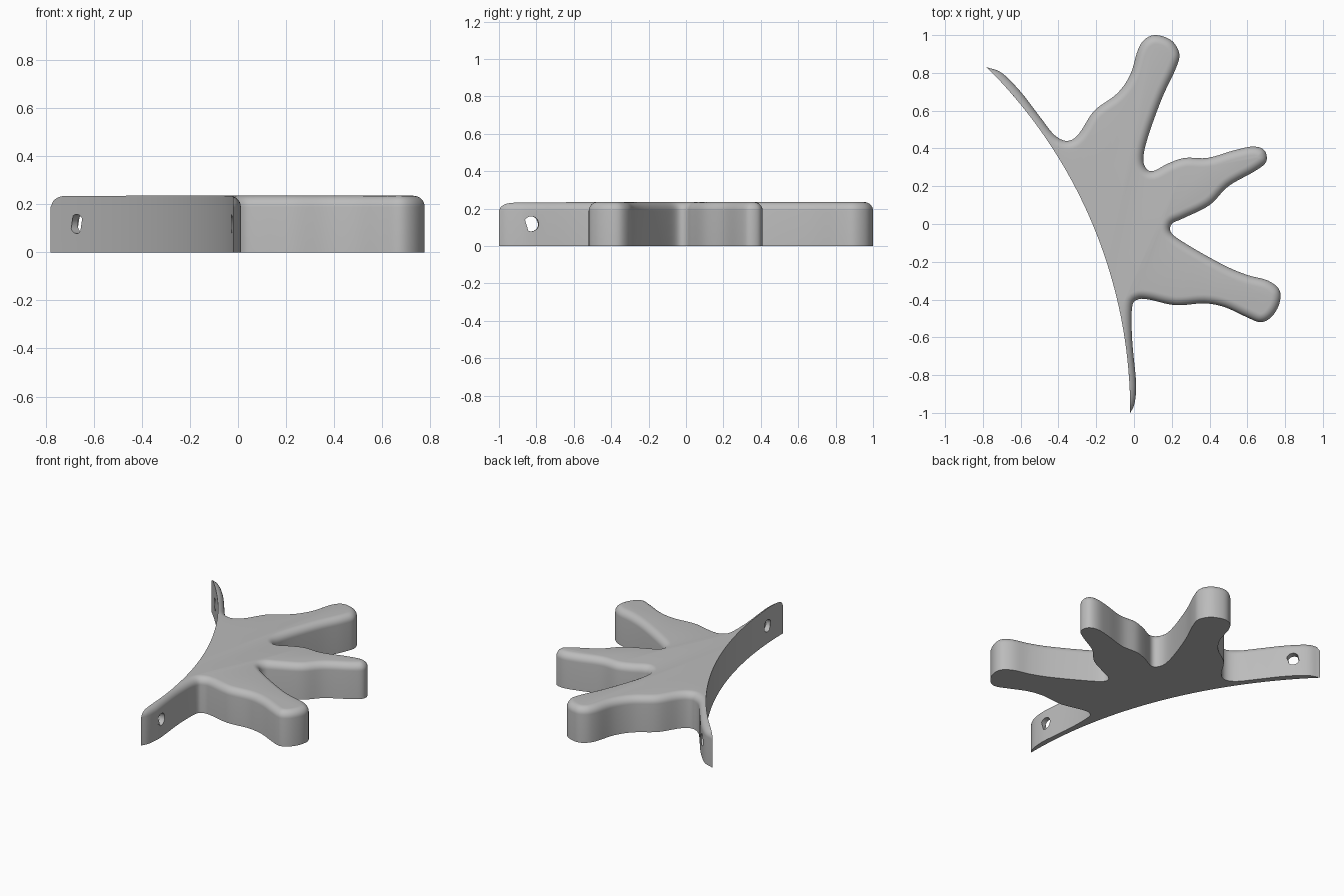
import bpy
import bmesh
import math
from mathutils import Vector

HEIGHT = 0.235
FILLET = 0.047
ARC_CENTRE = Vector((-2.587, -0.993))
ARC_RADIUS = 2.567
HOLE_RADIUS = 0.04
HOLE_HEIGHT = 0.118

if "Cube" in bpy.data.objects:
    bpy.data.objects.remove(bpy.data.objects["Cube"], do_unlink=True)

grey = bpy.data.materials.new("plain grey")
grey.use_nodes = True
colour = (0.5, 0.5, 0.5, 1)
grey.diffuse_color = colour
grey.node_tree.nodes["Principled BSDF"].inputs["Base Color"].default_value = colour

# Outline control points in hundredths, section by section
upper_tab = [(-78, 83), (-70, 80), (-60, 70), (-50, 57), (-42, 47), (-35, 44), (-29, 48)]
upper_finger = [(-21, 60), (-9, 69), (-2, 79), (2, 92), (6, 98), (12, 100), (20, 97),
                (24, 90), (22, 82), (15, 67), (8, 48), (5, 36), (6, 30)]
middle_finger = [(10, 28), (18, 32), (27, 35), (39, 35), (53, 39), (63, 41), (69, 39),
                 (70, 33), (64, 28), (50, 20), (40, 10), (26, 3), (20, 0)]
lower_finger = [(20, -5), (30, -12), (48, -22), (60, -27), (71, -30), (77, -35), (77, -42),
                (73, -49), (67, -52), (59, -49), (48, -44), (37, -42), (22, -43), (8, -40)]
lower_tab = [(2, -40), (-1, -44), (-1, -61), (1, -82), (1, -90), (0, -96), (-2, -100)]
controls = [Vector(p) / 100 for p in
            upper_tab + upper_finger + middle_finger + lower_finger + lower_tab]


def smooth_path(points, steps):
    """Catmull-Rom curve through the points."""
    ends = [2 * points[0] - points[1]] + points + [2 * points[-1] - points[-2]]
    path = []
    for a, b, c, d in zip(ends, ends[1:], ends[2:], ends[3:]):
        for i in range(steps):
            t = i / steps
            path.append(b + (c - a) * t / 2 + (a * 2 - b * 5 + c * 4 - d) * t**2 / 2
                        + (b * 3 - a - c * 3 + d) * t**3 / 2)
    return path + [points[-1]]


def thickness(point, normal):
    """Distance from the outline inward to the back arc."""
    offset = point - ARC_CENTRE
    along = offset.dot(normal)
    disc = along**2 - offset.length_squared + ARC_RADIUS**2
    if along >= 0 or disc < 0:
        return math.inf
    return max(0, -along - math.sqrt(disc))


def fillet_height(inset):
    rise = math.sqrt(max(0, FILLET**2 - (FILLET - inset)**2))
    return HEIGHT - FILLET + rise


def strip(bm, low, high):
    """Quads between two rows of vertices."""
    return [bm.faces.new((low[i], low[i + 1], high[i + 1], high[i]))
            for i in range(len(low) - 1)]


def zip_loops(bm, first, second):
    """Triangles between two closed loops of (angle, vertex) pairs."""
    loops = [sorted(loop, key=lambda pair: pair[0]) for loop in (first, second)]
    current = [loop[-1][1] for loop in loops]
    steps = [(angle, side, vert) for side in (0, 1) for angle, vert in loops[side]]
    for angle, side, vert in sorted(steps, key=lambda step: step[:2]):
        bm.faces.new((current[0], current[1], vert))
        current[side] = vert


def depth_at(u, profile):
    for (u0, d0), (u1, d1) in zip(profile, profile[1:]):
        if u0 <= u <= u1:
            return d0 + (d1 - d0) * (u - u0) / (u1 - u0)
    return profile[-1][1]


def pierce(bm, place, walls):
    """Round hole, square to the back arc, through the front and back walls."""
    axis = (place - ARC_CENTRE).normalized()
    side = Vector((-axis.y, axis.x))
    circles = []
    for low, high, faces in walls:
        flat = [((v.co.xy - place).dot(side), (v.co.xy - place).dot(axis)) for v in low]
        reach = HOLE_RADIUS * 1.15
        near = [i for i, (a, b) in enumerate(zip(flat, flat[1:]))
                if abs(a[1]) < 0.12 and min(a[0], b[0]) < reach and max(a[0], b[0]) > -reach]
        start, stop = near[0], near[-1] + 1
        bmesh.ops.delete(bm, geom=faces[start:stop], context="FACES")
        rim = [(math.atan2(row[i].co.z - HOLE_HEIGHT, flat[i][0]), row[i])
               for row in (low, high) for i in range(start, stop + 1)]
        profile = sorted(flat[start:stop + 1])
        circle = []
        for k in range(32):
            angle = math.pi * (k / 16 - 1)
            u = HOLE_RADIUS * math.cos(angle)
            spot = place + side * u + axis * depth_at(u, profile)
            z = HOLE_HEIGHT + HOLE_RADIUS * math.sin(angle)
            circle.append((angle, bm.verts.new((spot.x, spot.y, z))))
        zip_loops(bm, rim, circle)
        circles.append(circle)
    zip_loops(bm, *circles)


# Outline with inward directions; both tips lie on the back arc
path = smooth_path(controls, 5)
for tip in (0, -1):
    path[tip] = ARC_CENTRE + (path[tip] - ARC_CENTRE).normalized() * ARC_RADIUS
count = len(path)
inward = []
for i in range(count):
    along = (path[min(i + 1, count - 1)] - path[max(i - 1, 0)]).normalized()
    inward.append(Vector((along.y, -along.x)))
thick = [thickness(p, n) for p, n in zip(path, inward)]
thick[0] = thick[-1] = 0

# Front wall and rounded top edge, which stops where it meets the back
bm = bmesh.new()
rings = [[bm.verts.new((p.x, p.y, 0)) for p in path]]
for step in range(9):
    inset = FILLET * (1 - math.cos(math.pi / 2 * step / 8))
    ring = []
    for p, n, limit in zip(path, inward, thick):
        reach = min(inset, limit)
        spot = p + n * reach
        ring.append(bm.verts.new((spot.x, spot.y, fillet_height(reach))))
    rings.append(ring)
strips = [strip(bm, low, high) for low, high in zip(rings, rings[1:])]

# Concave back wall: the ridges of both tabs joined by an arc
top = rings[-1]
upper_end = next(i for i in range(count) if thick[i] >= FILLET) - 1
lower_end = next(i for i in reversed(range(count)) if thick[i] >= FILLET) + 1
angles = []
for end in (upper_end, lower_end):
    spoke = top[end].co.xy - ARC_CENTRE
    angles.append(math.atan2(spoke.y, spoke.x))
arc = []
for k in range(1, 60):
    angle = angles[0] + (angles[1] - angles[0]) * k / 60
    spot = ARC_CENTRE + ARC_RADIUS * Vector((math.cos(angle), math.sin(angle)))
    arc.append(bm.verts.new((spot.x, spot.y, HEIGHT)))
back_high = top[:upper_end + 1] + arc + top[lower_end:]
back_low = [bm.verts.new((v.co.x, v.co.y, 0)) for v in back_high]
back_faces = strip(bm, back_low, back_high)

# Flat top and underside
bm.faces.new(top[upper_end:lower_end + 1] + arc[::-1])
bm.faces.new(rings[0] + back_low[::-1])

# Screw holes in both tabs
walls = [(rings[0], rings[1], strips[0]), (back_low, back_high, back_faces)]
for place in ((-0.665, 0.72), (-0.03, -0.83)):
    pierce(bm, Vector(place), walls)

bmesh.ops.remove_doubles(bm, verts=bm.verts[:], dist=0.00002)
bmesh.ops.recalc_face_normals(bm, faces=bm.faces[:])
mesh = bpy.data.meshes.new("hook_plate")
bm.to_mesh(mesh)
bm.free()
mesh.materials.append(grey)
hook = bpy.data.objects.new("hook_plate", mesh)
bpy.context.collection.objects.link(hook)

bpy.ops.object.select_all(action="DESELECT")
hook.select_set(True)
bpy.context.view_layer.objects.active = hook
bpy.ops.object.shade_smooth_by_angle(angle=math.radians(35))
